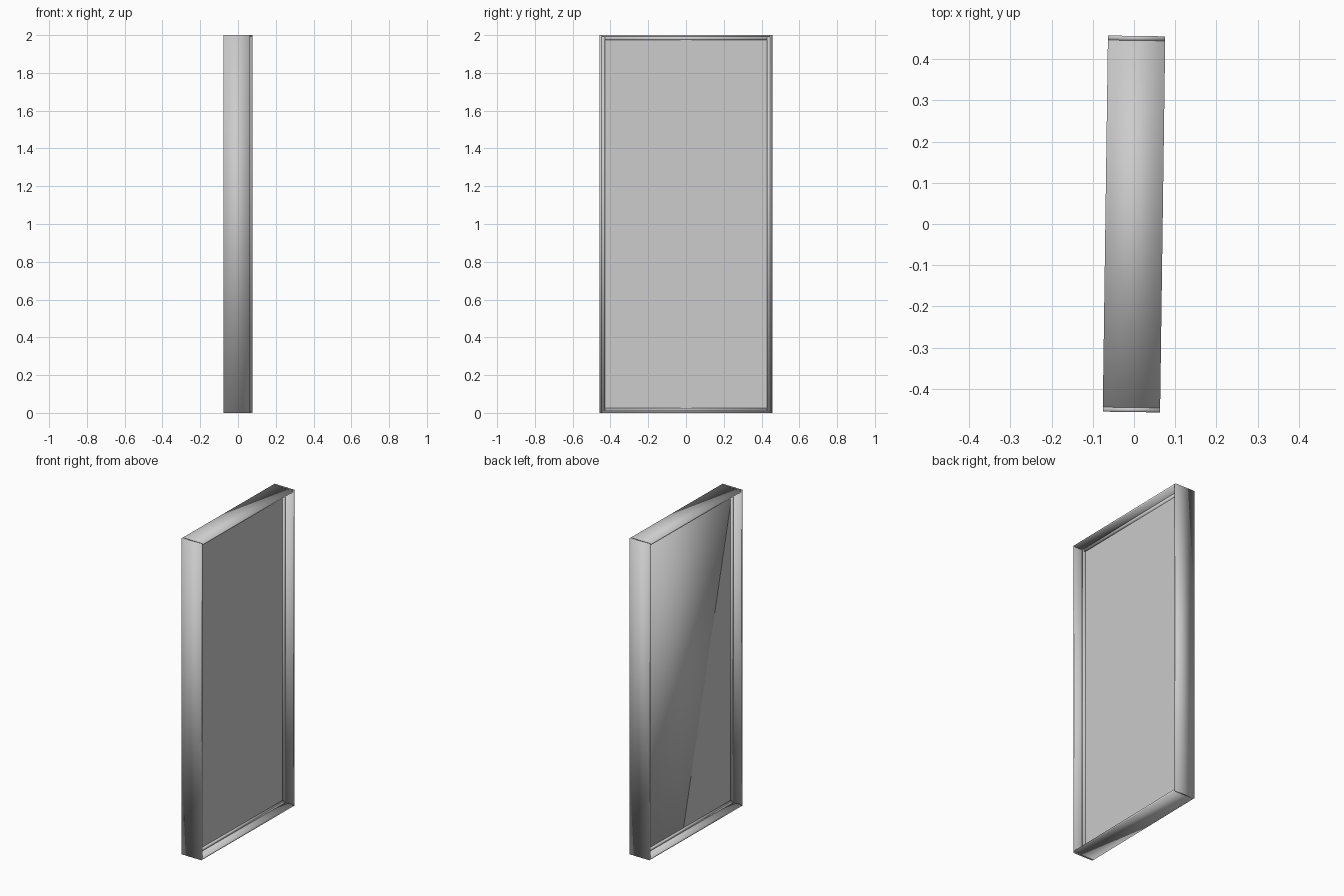
import bpy, math
from mathutils import Matrix

cube = bpy.data.objects.get("Cube")
if cube:
    bpy.data.objects.remove(cube, do_unlink=True)

grey = bpy.data.materials.new("light_grey")
grey.use_nodes = True
colour = (0.6, 0.6, 0.6, 1)
grey.diffuse_color = colour
grey.node_tree.nodes["Principled BSDF"].inputs["Base Color"].default_value = colour

TURN = Matrix.Rotation(math.radians(-0.79), 4, 'Z')
H, HALF_W, HALF_D = 2.0, 0.456, 0.0695
BOARD, BEAD = 0.011, 0.016


def box(name, lo, hi, smooth=True):
    """Axis-aligned box between two corners, given the slight turn of the whole door."""
    verts = [(x, y, z) for x in (lo[0], hi[0]) for y in (lo[1], hi[1]) for z in (lo[2], hi[2])]
    faces = [(0, 1, 3, 2), (4, 6, 7, 5), (0, 4, 5, 1), (2, 3, 7, 6), (0, 2, 6, 4), (1, 5, 7, 3)]
    mesh = bpy.data.meshes.new(name)
    mesh.from_pydata(verts, [], faces)
    mesh.materials.append(grey)
    mesh.polygons.foreach_set("use_smooth", [smooth] * len(faces))
    ob = bpy.data.objects.new(name, mesh)
    ob.matrix_world = TURN
    bpy.context.collection.objects.link(ob)
    return ob


def ring(label, half_d, half_w, bottom, top, t):
    """Two full-height uprights with two rails fitted between them."""
    for side, a, b in (("front", -half_w, -half_w + t), ("back", half_w - t, half_w)):
        box(f"{side}_{label}_upright", (-half_d, a, bottom), (half_d, b, top))
    for side, a, b in (("bottom", bottom, bottom + t), ("top", top - t, top)):
        box(f"{side}_{label}_rail", (-half_d, -half_w + t, a), (half_d, half_w - t, b))


# Deep outer frame and the small bead that holds the panel
ring("frame", HALF_D, HALF_W, 0, H, BOARD)
ring("bead", 0.015, HALF_W - BOARD, BOARD, H - BOARD, BEAD)

# Flat central panel
inset = BOARD + BEAD
w = HALF_W - inset
box("panel", (-0.005, -w, inset), (0.005, w, H - inset), smooth=False)

# Soft-shaded backing sheet, tilted a hair so the panel shows through one corner
sheet = box("backing_sheet", (-0.005, -w, inset), (-0.002, w, H - inset))
for v in sheet.data.vertices:
    if v.co.x < -0.004:
        v.co.x -= 0.001 * ((v.co.y - 0.03) / 0.46 + (v.co.z - 0.03) / 1.87)
